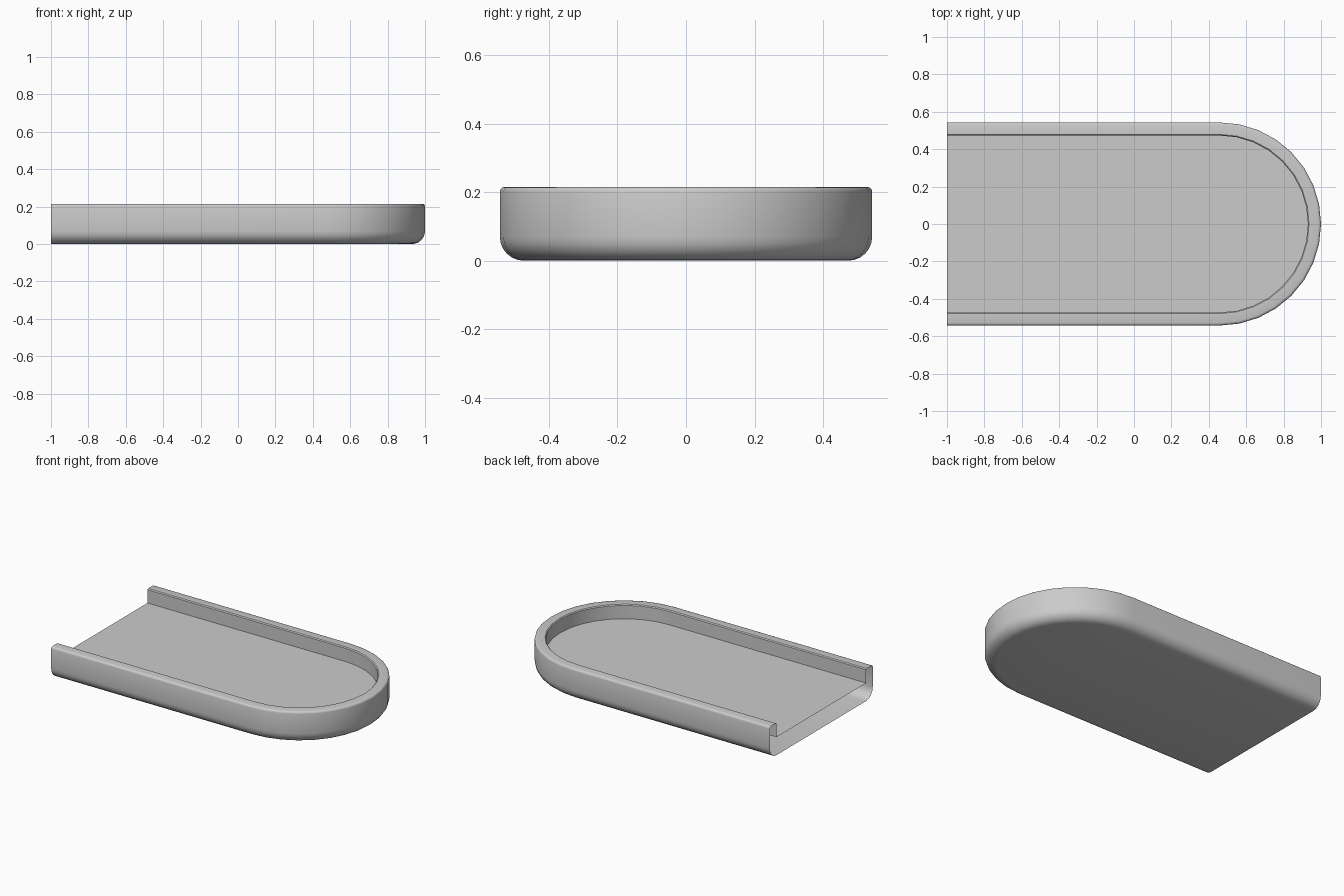
import bpy, bmesh, math

if "Cube" in bpy.data.objects:
    bpy.data.objects.remove(bpy.data.objects["Cube"])

W, XC, H = 0.543, 0.457, 0.215      # half width, arc centre, height
FLOOR, INSET, R, T = 0.12, 0.07, 0.07, 0.014
SEG = 16


def path(d):
    """U-shaped outline, open at x = -1, inset by d."""
    r = W - d
    pts = [(-1, -r)]
    for i in range(SEG + 1):
        a = -math.pi / 2 + math.pi * i / SEG
        pts.append((XC + r * math.cos(a), r * math.sin(a)))
    return pts + [(-1, r)]


# wall cross-section as (inset, height): bottom fillet, rounded rim, inner wall
profile = []
for i in range(7):
    a = math.pi / 2 * i / 6
    profile.append((R - R * math.sin(a), R - R * math.cos(a)))
for i in range(4):
    a = math.pi / 2 * i / 3
    profile.append((T - T * math.cos(a), H - T + T * math.sin(a)))
profile += [(INSET - 0.006, H), (INSET, H - 0.006), (INSET, FLOOR)]

# sweep the section around the outline
bm = bmesh.new()
rings = [[bm.verts.new((x, y, z)) for x, y in path(d)] for d, z in profile]
for a, b in zip(rings, rings[1:]):
    for i in range(len(a) - 1):
        bm.faces.new((a[i], a[i + 1], b[i + 1], b[i]))

# underside and tray floor; the end stays open
bm.faces.new(rings[0][::-1])
bm.faces.new(rings[-1])

mesh = bpy.data.meshes.new("tray")
bm.to_mesh(mesh)
bm.free()
tray = bpy.data.objects.new("tray", mesh)
bpy.context.collection.objects.link(tray)
bpy.context.view_layer.objects.active = tray
tray.select_set(True)
bpy.ops.object.shade_smooth_by_angle(angle=math.radians(40))
